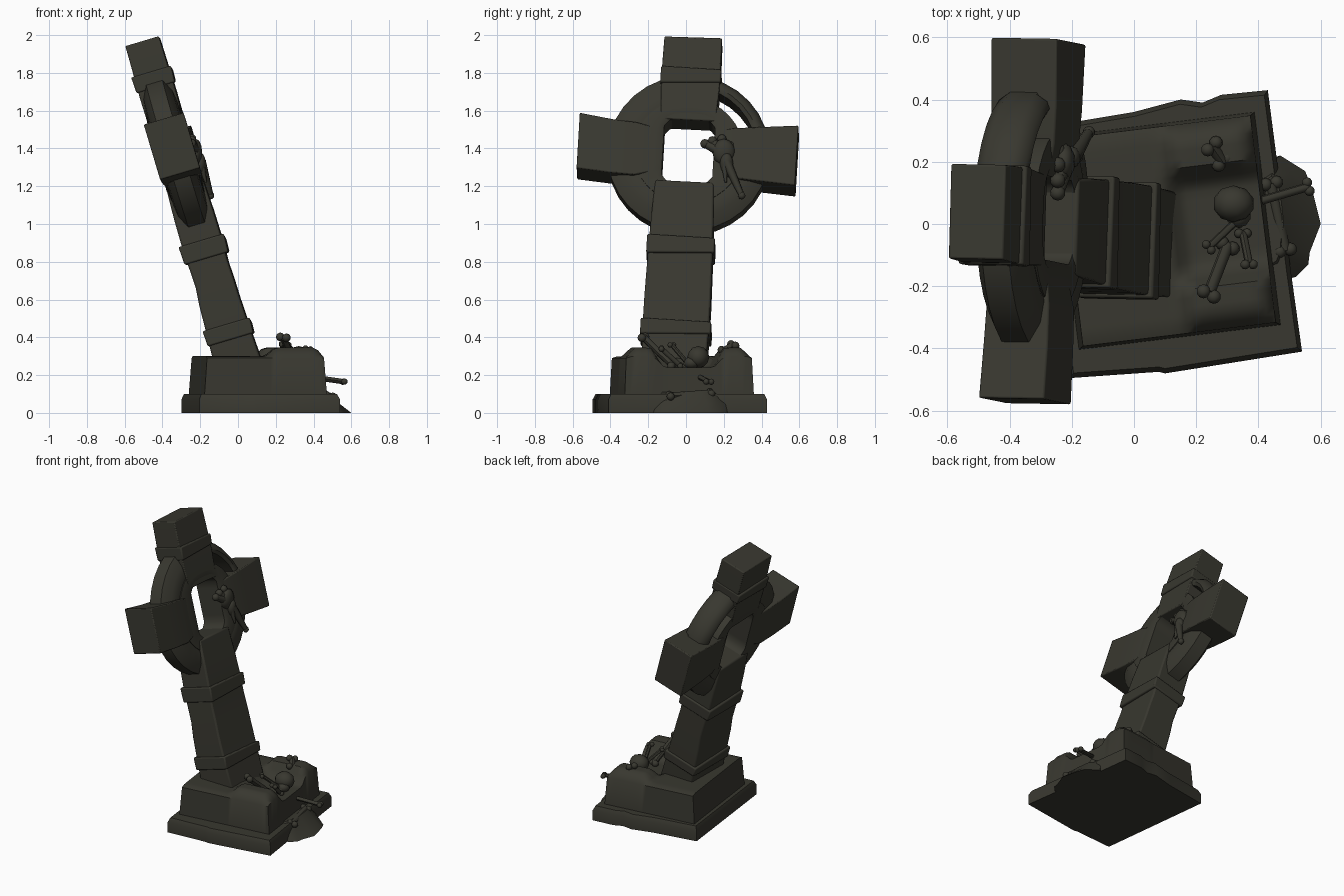
import bpy, bmesh, math
from mathutils import Matrix, Vector

if "Cube" in bpy.data.objects:
    bpy.data.objects.remove(bpy.data.objects["Cube"])

R = math.radians
stone = bpy.data.materials.new("dark_stone")
stone.diffuse_color = (0.04, 0.039, 0.029, 1)
stone.use_nodes = True
stone.node_tree.nodes["Principled BSDF"].inputs["Base Color"].default_value = stone.diffuse_color

# leaning frame of the cross (local z runs up the shaft, x is its thickness, y its width)
LEAN = (Matrix.Translation((-0.01, -0.06, 0.3)) @ Matrix.Rotation(R(-1), 4, 'Z')
        @ Matrix.Rotation(R(-16.6), 4, 'Y') @ Matrix.Rotation(R(-3), 4, 'X'))
CEN = 1.11          # ring centre along the shaft


def finish(name, bm, mat=None, bevel=0):
    if mat:
        bm.transform(mat)
    bmesh.ops.recalc_face_normals(bm, faces=bm.faces)
    me = bpy.data.meshes.new(name)
    bm.to_mesh(me)
    bm.free()
    ob = bpy.data.objects.new(name, me)
    bpy.context.collection.objects.link(ob)
    me.materials.append(stone)
    bpy.context.view_layer.objects.active = ob
    ob.select_set(True)
    bpy.ops.object.shade_smooth_by_angle(angle=R(45))
    ob.select_set(False)
    if bevel:
        b = ob.modifiers.new("worn_edges", 'BEVEL')
        b.width, b.segments = bevel, 2
    return ob


def loft(name, rings, mat=None, bevel=0):
    """Closed skin through rings of points, capped at both ends."""
    bm = bmesh.new()
    vs = [[bm.verts.new(p) for p in r] for r in rings]
    n = len(vs[0])
    for a, b in zip(vs, vs[1:]):
        for i in range(n):
            bm.faces.new((a[i], a[(i + 1) % n], b[(i + 1) % n], b[i]))
    bm.faces.new(vs[0])
    bm.faces.new(vs[-1])
    return finish(name, bm, mat, bevel)


def box_z(s, hx, hy, tilt=0, ox=0):
    return [(ox + a * hx, b * hy, s + tilt * b) for a, b in ((-1, -1), (1, -1), (1, 1), (-1, 1))]


def box_y(y, hx, lo, hi):
    return [(-hx, y, CEN + lo), (hx, y, CEN + lo), (hx, y, CEN + hi), (-hx, y, CEN + hi)]


# shaft, top arm and the collars round them
loft("shaft", [box_z(-.08, .125, .17), box_z(.12, .115, .176), box_z(.3, .108, .176), box_z(.4, .103, .174, 0, .004),
               box_z(.5, .103, .172), box_z(.6, .108, .17), box_z(.78, .106, .163), box_z(.94, .1, .155)], LEAN, .01)
loft("top_arm", [box_z(1.28, .095, .145), box_z(1.45, .097, .155), box_z(1.6, .094, .155),
                 box_z(1.738, .092, .152, .003)], LEAN, .006)
for nm, s0, s1, hx, hy in (("lower_collar", .09, .165, .13, .187), ("middle_collar", .54, .63, .125, .18),
                           ("upper_collar", 1.485, 1.565, .11, .16)):
    loft(nm, [box_z(s0, hx - .004, hy, .008), box_z(s1, hx, hy, -.002)], LEAN, .008)

# side arms
loft("right_arm", [box_y(.17, .09, -.12, .12), box_y(.25, .105, -.14, .135), box_y(.37, .11, -.15, .145),
                   box_y(.585, .11, -.165, .165)], LEAN, .006)
loft("left_arm", [box_y(-.17, .09, -.12, .12), box_y(-.27, .105, -.15, .14), box_y(-.4, .108, -.145, .15),
                  box_y(-.575, .11, -.13, .175)], LEAN, .006)


def annulus(name, inner, outer, profile, seg=32):
    """Ring about the local x axis; profile = (fraction inner to outer, half thickness)."""
    pts = profile + [(f, -h) for f, h in reversed(profile)]
    bm = bmesh.new()
    loops = []
    for i in range(seg):
        t = 2 * math.pi * i / seg
        a, b = inner(t), outer
        loops.append([bm.verts.new((h, .01 + (a + f * (b - a)) * math.cos(t), CEN + (a + f * (b - a)) * math.sin(t)))
                      for f, h in pts])
    n = len(pts)
    for i in range(seg):
        p, q = loops[i], loops[(i + 1) % seg]
        for k in range(n):
            bm.faces.new((p[k], q[k], q[(k + 1) % n], p[(k + 1) % n]))
    finish(name, bm, LEAN)


def hole(t):
    c, s = abs(math.cos(t)) + 1e-6, abs(math.sin(t)) + 1e-6
    return min(.135 / c, .18 / s, .275 / (c + s))


# ring: block around the hole, and an outer rim that is pierced only at the upper right
annulus("ring_core", hole, .29, [(0, .085), (.3, .098), (1, .09)])
annulus("ring_rim", lambda t: .36 if R(22) < t < R(75) else .25, .43,
        [(0, .075), (.3, .088), (.65, .08), (1, .045)])

# bottom slab with a chipped outline
slab = [(-.205, -.495), (.08, -.475), (.1, -.48), (.54, -.41), (.505, -.16), (.46, .2), (.43, .43), (.28, .415),
        (.22, .39), (.15, .4), (0, .36), (-.3, .31)]
loft("bottom_slab", [[(x, y, 0) for x, y in slab],
                     [(x, y, .07) for x, y in slab],
                     [(.1 + (x - .1) * .965, -.03 + (y + .03) * .965, .1) for x, y in slab]])
rubble = [(.4, -.2), (.52, -.17), (.56, -.13), (.565, -.09), (.6, 0), (.57, .12), (.55, .17), (.47, .22), (.4, .2)]
loft("rubble", [[(x, y, 0) for x, y in rubble],
                [(.43 + (x - .43) * .62, y * .95, .05) for x, y in rubble],
                [(.43 + (x - .43) * .3, y * .7, .11) for x, y in rubble]])

# plinth: a height grid with skirts; collapsed grave on the +x side between two raised corners
YAW = Matrix.Translation((.105, -.022, 0)) @ Matrix.Rotation(R(7), 4, 'Z')


def step(a, b, v):
    v = max(0, min(1, (v - a) / (b - a)))
    return v * v * (3 - 2 * v)


bm = bmesh.new()
bmesh.ops.create_grid(bm, x_segments=24, y_segments=24, size=1)
for v in bm.verts:
    x, y = v.co.x * .312, v.co.y * .335
    side = abs(y)
    bump = .045 * step(.14, .2, side) * (1 - step(.285, .33, side)) * (1 - step(.27, .315, x))
    dip = -.06 * (1 - step(.12, .2, side))
    edge = -.01 * step(.3, .335, side)
    v.co = (x, y, .3 + step(.0, .07, x) * (bump + dip) + edge)
rim = [e for e in bm.edges if e.is_boundary]
for v in bmesh.ops.extrude_edge_only(bm, edges=rim)["geom"]:
    if isinstance(v, bmesh.types.BMVert):
        v.co = (v.co.x * 1.05, v.co.y * 1.03, .08)
finish("plinth", bm, YAW)


# bones
def tube(bm, a, b, r0, r1):
    a, b = Vector(a), Vector(b)
    d = b - a
    m = Matrix.Translation((a + b) / 2) @ d.to_track_quat('Z', 'Y').to_matrix().to_4x4()
    bmesh.ops.create_cone(bm, cap_ends=True, segments=8, radius1=r0, radius2=r1, depth=d.length, matrix=m)


def blob(bm, c, r, scale=(1, 1, 1)):
    bmesh.ops.create_icosphere(bm, subdivisions=2, radius=r,
                               matrix=Matrix.Translation(c) @ Matrix.Diagonal((*scale, 1)))


def bone(name, a, b, r=.012):
    bm = bmesh.new()
    tube(bm, a, b, r, r)
    d = (Vector(b) - Vector(a)).normalized()
    side = d.cross(Vector((.2, .1, 1))).normalized() * r
    for p in (a, b):
        for k in (-1, 1):
            blob(bm, Vector(p) + side * k, r * 1.2)
    finish(name, bm)


for i, (a, b, r) in enumerate([
        ((.24, -.225, .40), (.30, -.07, .25), .019),
        ((.24, -.075, .36), (.33, .01, .26), .012),
        ((.37, -.13, .34), (.35, -.03, .25), .013),
        ((.39, .07, .19), (.56, .12, .165), .014),
        ((.44, .13, .105), (.485, -.085, .09), .018),
        ((.25, .25, .36), (.285, .2, .33), .018)]):
    bone(f"bone_{i + 1}", a, b, r)

# skull
bm = bmesh.new()
blob(bm, (.32, .065, .295), .062, (1.08, .95, .95))
blob(bm, (.335, .03, .265), .042, (1, 1, .8))
finish("skull", bm)

# bony hand and forearm clinging to the right arm
bm = bmesh.new()
blob(bm, (-.225, .2, 1.38), .072, (.5, .85, 1.0))
blob(bm, (-.2, .215, 1.32), .042, (.7, .85, 1.4))
tube(bm, (-.195, .215, 1.33), (-.145, .295, 1.15), .026, .016)
blob(bm, (-.145, .295, 1.15), .02)
tube(bm, (-.195, .205, 1.32), (-.17, .21, 1.22), .02, .006)
for y, z in ((.1, 1.425), (.14, 1.44), (.19, 1.45), (.235, 1.415)):
    tube(bm, (-.222, .19, 1.38), (-.245, y, z), .03, .02)
    blob(bm, (-.245, y, z), .025)
finish("hand", bm)
